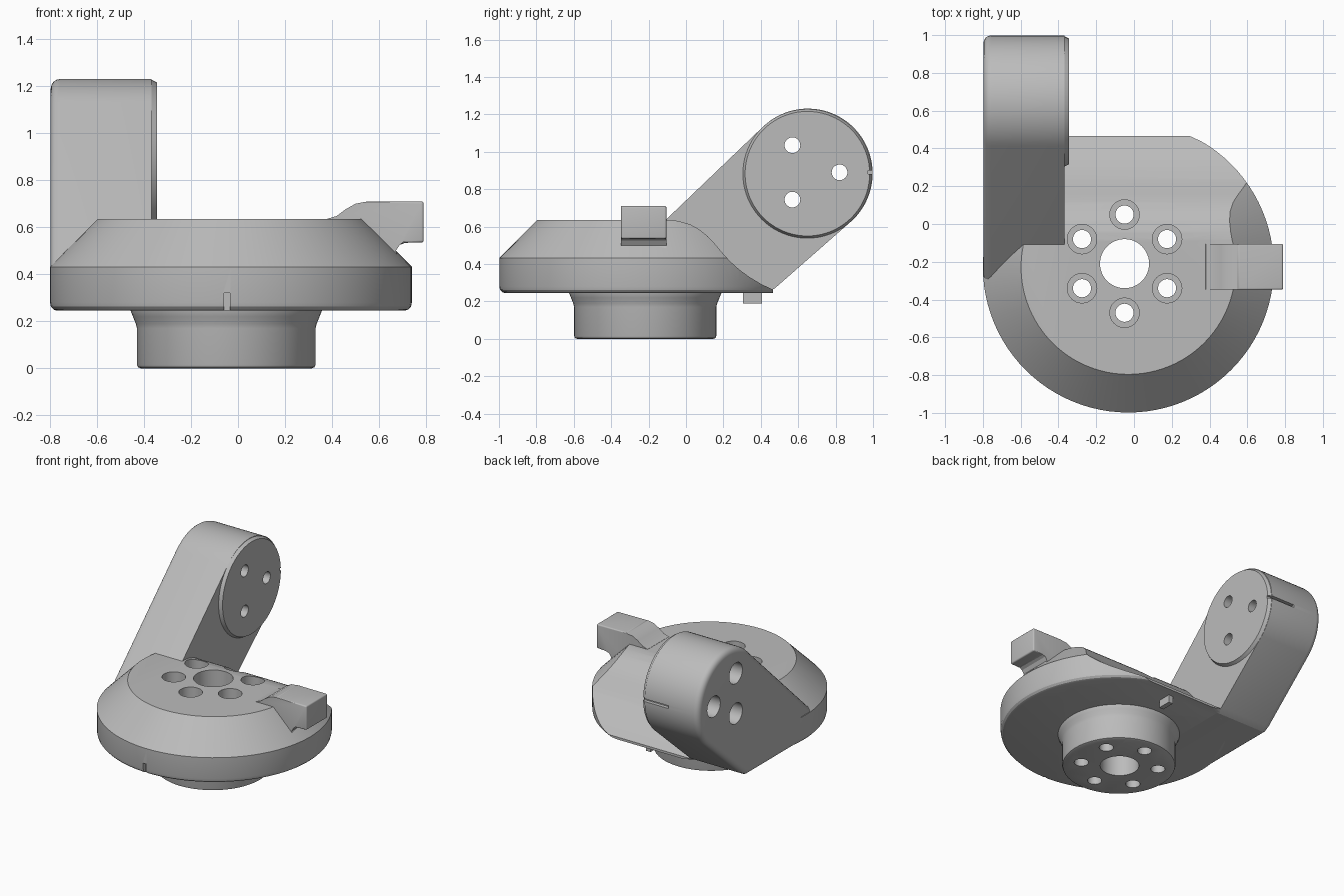
import bpy, bmesh, math
from mathutils import Vector, Matrix

if "Cube" in bpy.data.objects:
    bpy.data.objects.remove(bpy.data.objects["Cube"], do_unlink=True)

GREY = (0.5, 0.5, 0.5, 1)
grey = bpy.data.materials.new("plain_grey")
grey.use_nodes = True
grey.diffuse_color = GREY
grey.node_tree.nodes["Principled BSDF"].inputs["Base Color"].default_value = GREY


def finish(name, bm):
    bmesh.ops.recalc_face_normals(bm, faces=bm.faces)
    mesh = bpy.data.meshes.new(name)
    bm.to_mesh(mesh)
    bm.free()
    mesh.materials.append(grey)
    obj = bpy.data.objects.new(name, mesh)
    bpy.context.collection.objects.link(obj)
    return obj


def activate(obj):
    bpy.ops.object.select_all(action='DESELECT')
    obj.select_set(True)
    bpy.context.view_layer.objects.active = obj


def lathe(name, profile, centre, along_x=False, n=48):
    """Closed solid turned from (radius, height) pairs."""
    bm = bmesh.new()
    rings = []
    for r, h in profile:
        rings.append([bm.verts.new((r * math.cos(math.tau * i / n),
                                    r * math.sin(math.tau * i / n), h)) for i in range(n)])
    for a, b in zip(rings, rings[1:]):
        for i in range(n):
            j = (i + 1) % n
            bm.faces.new((a[i], a[j], b[j], b[i]))
    bm.faces.new(rings[0])
    bm.faces.new(rings[-1])
    if along_x:
        bm.transform(Matrix.Rotation(math.pi / 2, 4, 'Y'))
    bm.transform(Matrix.Translation(centre))
    return finish(name, bm)


def prism(name, points, axis, lo, hi, rounded=None, width=0.03):
    """Extrude an outline along x or y; round the edges chosen by a rule."""
    place = (lambda p, d: (d, p[0], p[1])) if axis == 'x' else (lambda p, d: (p[0], d, p[1]))
    bm = bmesh.new()
    face = bm.faces.new([bm.verts.new(place(p, lo)) for p in points])
    ext = bmesh.ops.extrude_face_region(bm, geom=[face])
    shift = Vector(place((0, 0), hi - lo))
    bmesh.ops.translate(bm, vec=shift, verts=[v for v in ext["geom"] if isinstance(v, bmesh.types.BMVert)])
    bmesh.ops.recalc_face_normals(bm, faces=bm.faces)
    if rounded:
        edges = [e for e in bm.edges if rounded(e)]
        bmesh.ops.bevel(bm, geom=edges, offset=width, segments=4, profile=0.5,
                        affect='EDGES', clamp_overlap=True)
    return finish(name, bm)


def box(name, lo, hi):
    return prism(name, [(lo[1], lo[2]), (hi[1], lo[2]), (hi[1], hi[2]), (lo[1], hi[2])],
                 'x', lo[0], hi[0])


def cut(obj, cutters):
    for c in cutters:
        c.hide_render = True
        mod = obj.modifiers.new("cut", 'BOOLEAN')
        mod.operation, mod.solver, mod.object = 'DIFFERENCE', 'EXACT', c
        activate(obj)
        bpy.ops.object.modifier_apply(modifier=mod.name)


def discard(cutters):
    for c in cutters:
        bpy.data.objects.remove(c, do_unlink=True)


# Round body with a sloping shoulder
body = lathe("base_body", [(0.74, 0.245), (0.755, 0.25), (0.766, 0.262), (0.77, 0.28),
                           (0.77, 0.432), (0.568, 0.635)], (-0.03, -0.228, 0), n=96)
# Stepped spigot beneath
spigot = lathe("base_spigot", [(0.365, 0), (0.376, 0.005), (0.38, 0.016), (0.38, 0.17),
                               (0.385, 0.19), (0.397, 0.22), (0.407, 0.245), (0.407, 0.3)],
               (-0.05, -0.218, 0), n=80)

# Central bore and ring of counterbored screw holes
bores = [lathe("bore", [(0.13, -0.1), (0.13, 0.8)], (-0.05, -0.21, 0))]
for k in range(6):
    a = math.radians(90 + 60 * k)
    bores.append(lathe("screw_bore", [(0.048, -0.1), (0.048, 0.15), (0.078, 0.15), (0.078, 0.8)],
                       (-0.05 + 0.26 * math.cos(a), -0.21 + 0.26 * math.sin(a), 0), n=32))

# Scooped back that clears the joint, with a straight rear edge
scoop_line = [(-0.1, 0.637), (-0.04, 0.63), (0.02, 0.613), (0.07, 0.586), (0.115, 0.55),
              (0.155, 0.507), (0.19, 0.465), (0.235, 0.415), (0.285, 0.37), (0.34, 0.33),
              (0.4, 0.294), (0.466, 0.262), (0.466, 0.1), (1.2, 0.1), (1.2, 0.9), (-0.1, 0.9)]
scoop = prism("scoop", scoop_line, 'x', -1.2, 1.2)
notch = box("notch", (-0.06, -1.1, 0.2), (-0.035, -0.97, 0.32))
cut(body, [scoop, notch] + bores)
cut(spigot, bores)
discard([scoop, notch] + bores)

# Leaning arm with a round head
HEAD, R = (0.652, 0.885), 0.346
arm_line = []
for i in range(41):
    a = math.radians(-46 + 180 * i / 40)
    arm_line.append((HEAD[0] + R * math.cos(a), HEAD[1] + R * math.sin(a)))
arm_line += [(-0.31, 0.443), (-0.31, 0.245), (0.43, 0.245), (0.475, 0.27)]


def outer_edge(e):
    return all(v.co.x < -0.79 for v in e.verts)


arm = prism("arm", arm_line, 'x', -0.797, -0.368, outer_edge, 0.04)
# Raised round pad on the inner side of the head
pad = lathe("joint_pad", [(0.345, -0.39), (0.345, -0.368), (0.333, -0.345)],
            (0, HEAD[0] - 0.003, HEAD[1] - 0.002), along_x=True, n=80)
pad_holes = []
for k in range(3):
    a = math.radians(120 * k)
    pad_holes.append(lathe("joint_bore", [(0.075, -0.9), (0.075, -0.5), (0.042, -0.5), (0.042, -0.2)],
                           (0, 0.653 + 0.168 * math.cos(a), 0.89 + 0.168 * math.sin(a)),
                           along_x=True, n=32))
slit = box("slit", (-0.56, 0.972, 0.88), (-0.3, 1.05, 0.9))
cut(arm, pad_holes + [slit])
cut(pad, pad_holes + [slit])
discard(pad_holes + [slit])

# Side lug that flows out of the top
lug_line = [(0.36, 0.6), (0.38, 0.636), (0.42, 0.648), (0.46, 0.678), (0.5, 0.7), (0.55, 0.71),
            (0.79, 0.71), (0.79, 0.535), (0.715, 0.535), (0.688, 0.525), (0.672, 0.5),
            (0.68, 0.475), (0.7, 0.45), (0.5, 0.45)]


def lug_edge(e):
    return all(v.co.x > 0.52 and v.co.z > 0.53 for v in e.verts)


lug = prism("side_lug", lug_line, 'y', -0.347, -0.105, lug_edge, 0.024)

# Small stop peg under the rear edge
peg = box("stop_peg", (0.0, 0.305, 0.19), (0.035, 0.405, 0.27))

for part in (body, spigot, arm, pad, lug, peg):
    activate(part)
    bpy.ops.object.shade_smooth_by_angle(angle=math.radians(25))
